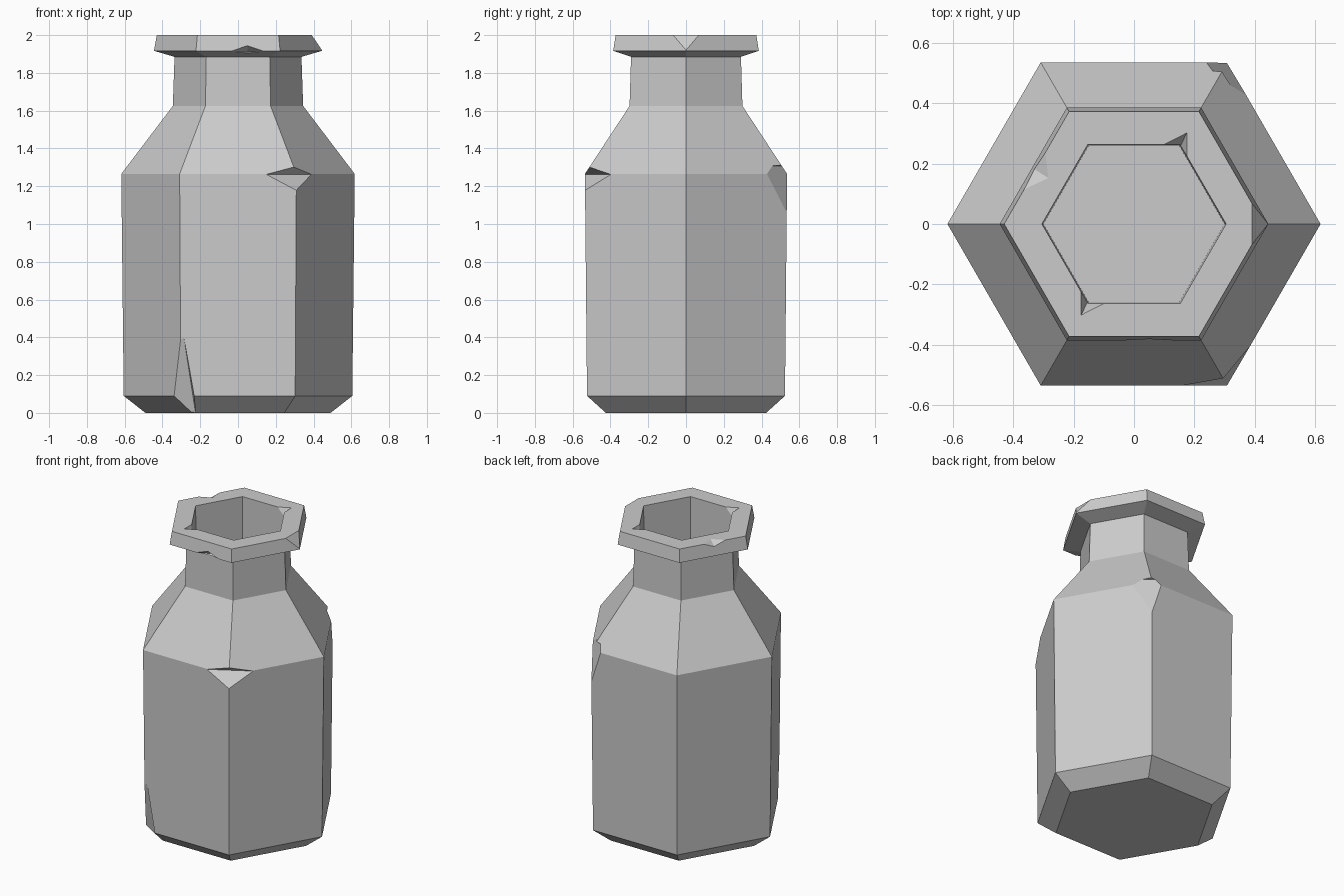
import bpy, bmesh, math
from mathutils import Vector

cube = bpy.data.objects.get("Cube")
if cube:
    bpy.data.objects.remove(cube, do_unlink=True)

glass = bpy.data.materials.new("plain_grey")
GREY = (0.6, 0.6, 0.6, 1)
glass.diffuse_color = GREY
glass.use_nodes = True
glass.node_tree.nodes["Principled BSDF"].inputs["Base Color"].default_value = GREY


def make_object(name, bm):
    bmesh.ops.recalc_face_normals(bm, faces=bm.faces[:])
    mesh = bpy.data.meshes.new(name)
    bm.to_mesh(mesh)
    bm.free()
    mesh.materials.append(glass)
    obj = bpy.data.objects.new(name, mesh)
    bpy.context.collection.objects.link(obj)
    return obj


def lathe(name, profile, sides=6):
    """Six-sided closed shell from (radius, height) pairs."""
    bm = bmesh.new()
    rings = []
    for r, z in profile:
        angles = [2 * math.pi * i / sides for i in range(sides)]
        rings.append([bm.verts.new((r * math.cos(a), r * math.sin(a), z)) for a in angles])
    for low, high in zip(rings, rings[1:]):
        for i in range(sides):
            j = (i + 1) % sides
            bm.faces.new((low[i], low[j], high[j], high[i]))
    bm.faces.new(rings[0])
    bm.faces.new(rings[-1])
    return make_object(name, bm)


def cut(target, points):
    """Carve the convex hull of the points out of the target."""
    bm = bmesh.new()
    for p in points:
        bm.verts.new(p)
    bmesh.ops.convex_hull(bm, input=bm.verts[:])
    cutter = make_object("chip_cutter", bm)
    cutter.hide_render = True
    mod = target.modifiers.new("chip", 'BOOLEAN')
    mod.operation, mod.solver, mod.object = 'DIFFERENCE', 'EXACT', cutter
    bpy.context.view_layer.objects.active = target
    bpy.ops.object.modifier_apply(modifier=mod.name)
    bpy.data.objects.remove(cutter, do_unlink=True)


def flat_chip(target, a, b, c, out=0.15, grow=1.7):
    """Shave a corner along the plane through three points."""
    pts = [Vector(p) for p in (a, b, c)]
    mid = sum(pts, Vector()) / 3
    normal = (pts[1] - pts[0]).cross(pts[2] - pts[0]).normalized()
    if normal.dot(Vector((mid.x, mid.y, 0))) < 0:
        normal.negate()
    base = [mid + (p - mid) * grow for p in pts]
    cut(target, base + [p + normal * out for p in base])


def wedge_chip(target, a, b, low, high):
    """Notch with its inner crease on a-b, opening outward through low and high."""
    a, b, low, high = map(Vector, (a, b, low, high))
    mid, along = (a + b) / 2, (b - a)
    cut(target, [mid + (p - mid) * k + along * s
                 for p, k in ((mid, 1), (low, 1.8), (high, 1.8)) for s in (-0.7, 0.7)])


# Body, neck, lip and hollow mouth
bottle = lathe("bottle", [
    (0.49, 0), (0.605, 0.09), (0.618, 1.265), (0.345, 1.625), (0.336, 1.885),
    (0.445, 1.917), (0.43, 2.0), (0.305, 2.0), (0.30, 1.60)])

# Worn corners of the body
flat_chip(bottle, (-0.303, -0.525, 0.38), (-0.34, -0.46, 0.08), (-0.245, -0.43, 0.005))
flat_chip(bottle, (0.305, 0.53, 1.08), (0.24, 0.535, 1.265), (0.363, 0.435, 1.265))
wedge_chip(bottle, (0.16, -0.53, 1.262), (0.385, -0.40, 1.262),
           (0.308, -0.533, 1.18), (0.294, -0.51, 1.30))

# Worn corner and nicks of the lip
flat_chip(bottle, (0.445, 0, 1.92), (0.392, -0.06, 1.998), (0.392, 0.06, 1.998), 0.1)
cut(bottle, [(-0.42, 0.05, 2.02), (-0.27, 0.31, 2.02), (-0.28, 0.15, 2.002),
             (-0.39, 0.22, 1.94)])
cut(bottle, [(-0.04, -0.386, 1.914), (0.14, -0.386, 1.914), (0.05, -0.384, 1.946),
             (0.05, -0.33, 1.91), (0.05, -0.42, 1.88)])

# Nicks in two opposite corners of the mouth
for s in (1, -1):
    cut(bottle, [(s * x, s * y, z) for x, y, z in (
        (0.08, 0.24, 2.01), (0.095, 0.266, 2.01), (0.178, 0.308, 2.01),
        (0.178, 0.22, 2.01), (0.15, 0.25, 1.92))])

for poly in bottle.data.polygons:
    poly.use_smooth = False
    poly.material_index = 0
